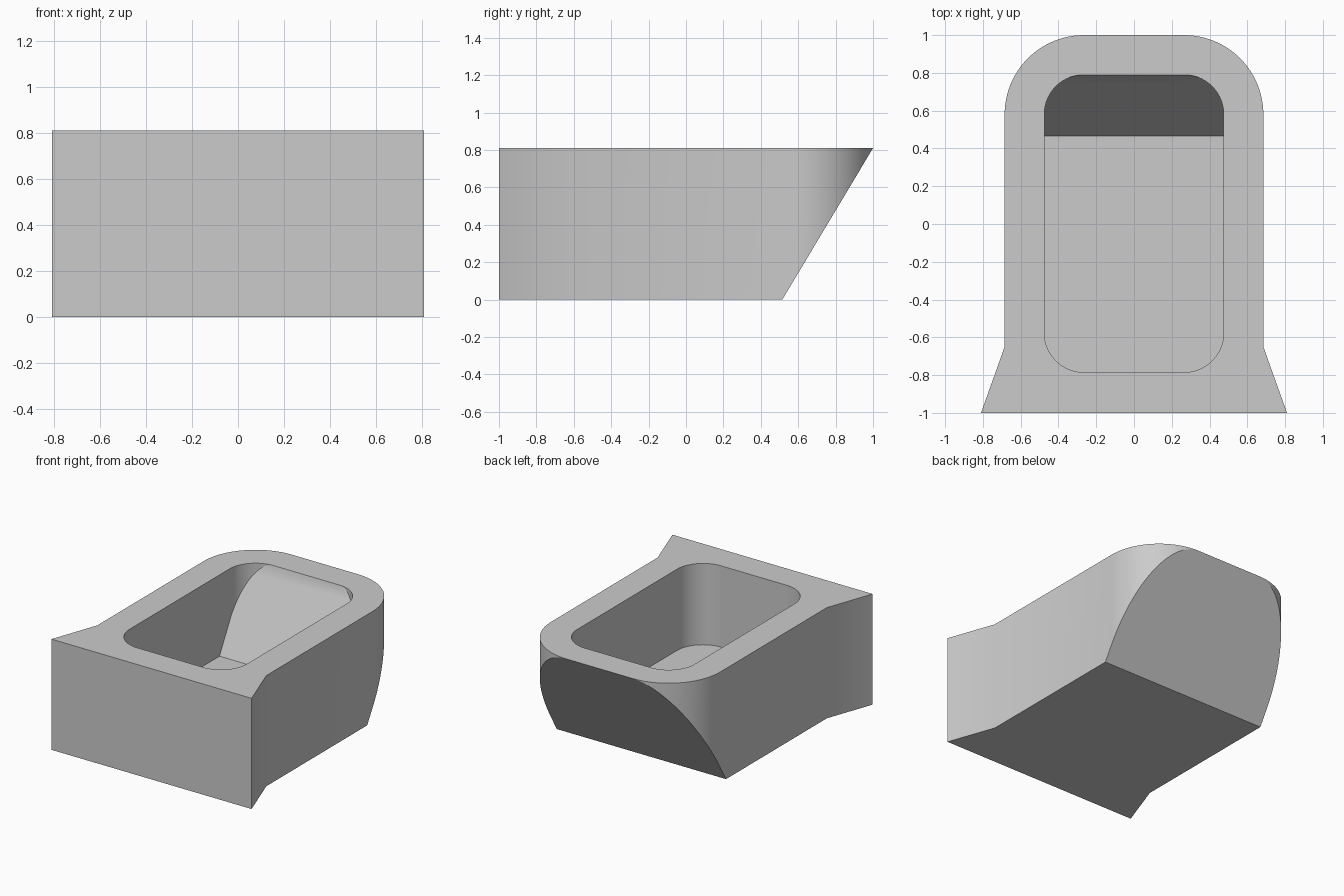
import bpy, bmesh
from math import sin, cos, pi, radians
from mathutils import Vector

cube = bpy.data.objects.get("Cube")
if cube:
    bpy.data.objects.remove(cube)

HEIGHT = 0.81
STEPS = 24


def material(name, value):
    mat = bpy.data.materials.new(name)
    mat.use_nodes = True
    colour = (value, value, value, 1)
    mat.diffuse_color = colour
    mat.node_tree.nodes["Principled BSDF"].inputs["Base Color"].default_value = colour
    return mat


def arc(cx, cy, radius, start):
    """Quarter circle, anticlockwise from the start angle."""
    angles = [start + pi / 2 * i / STEPS for i in range(STEPS + 1)]
    return [(cx + radius * cos(a), cy + radius * sin(a)) for a in angles]


def sloped_prism(name, half_outline, bottom, top, low, high):
    """Extrude a mirrored outline and slice its back end with a slope.
    low and high are (y, z) points on the slope."""
    outline = half_outline + [(-x, y) for x, y in reversed(half_outline)]
    bm = bmesh.new()
    base = bm.faces.new([bm.verts.new((x, y, bottom)) for x, y in outline])
    new = bmesh.ops.extrude_face_region(bm, geom=[base])["geom"]
    verts = [v for v in new if isinstance(v, bmesh.types.BMVert)]
    bmesh.ops.translate(bm, vec=(0, 0, top - bottom), verts=verts)
    dy, dz = high[0] - low[0], high[1] - low[1]
    bmesh.ops.bisect_plane(bm, geom=bm.verts[:] + bm.edges[:] + bm.faces[:],
                           dist=1e-5, plane_co=(0, *low),
                           plane_no=Vector((0, dz, -dy)).normalized(),
                           clear_outer=True)
    bmesh.ops.holes_fill(bm, edges=[e for e in bm.edges if e.is_boundary], sides=0)
    bmesh.ops.recalc_face_normals(bm, faces=bm.faces[:])
    mesh = bpy.data.meshes.new(name)
    bm.to_mesh(mesh)
    bm.free()
    obj = bpy.data.objects.new(name, mesh)
    bpy.context.collection.objects.link(obj)
    return obj


# Outer shell: flared front, rounded and undercut back
shell = sloped_prism("shell", [(0.81, -1), (0.685, -0.65)] + arc(0.265, 0.58, 0.42, 0),
                     0, HEIGHT, (0.515, 0), (1, HEIGHT))
shell.data.materials.append(material("grey", 0.6))

# Rounded basin with a sloping back wall
basin = sloped_prism("basin_cutter",
                     arc(0.265, -0.575, 0.21, -pi / 2) + arc(0.265, 0.58, 0.21, 0),
                     0.215, HEIGHT + 0.1, (0.465, 0.215), (0.79, HEIGHT))
basin.hide_render = True

cut = shell.modifiers.new("basin", "BOOLEAN")
cut.operation = "DIFFERENCE"
cut.solver = "EXACT"
cut.object = basin

bpy.ops.object.select_all(action="DESELECT")
shell.select_set(True)
bpy.context.view_layer.objects.active = shell
bpy.ops.object.modifier_apply(modifier=cut.name)
bpy.data.objects.remove(basin)

bpy.ops.object.shade_smooth_by_angle(angle=radians(30))
